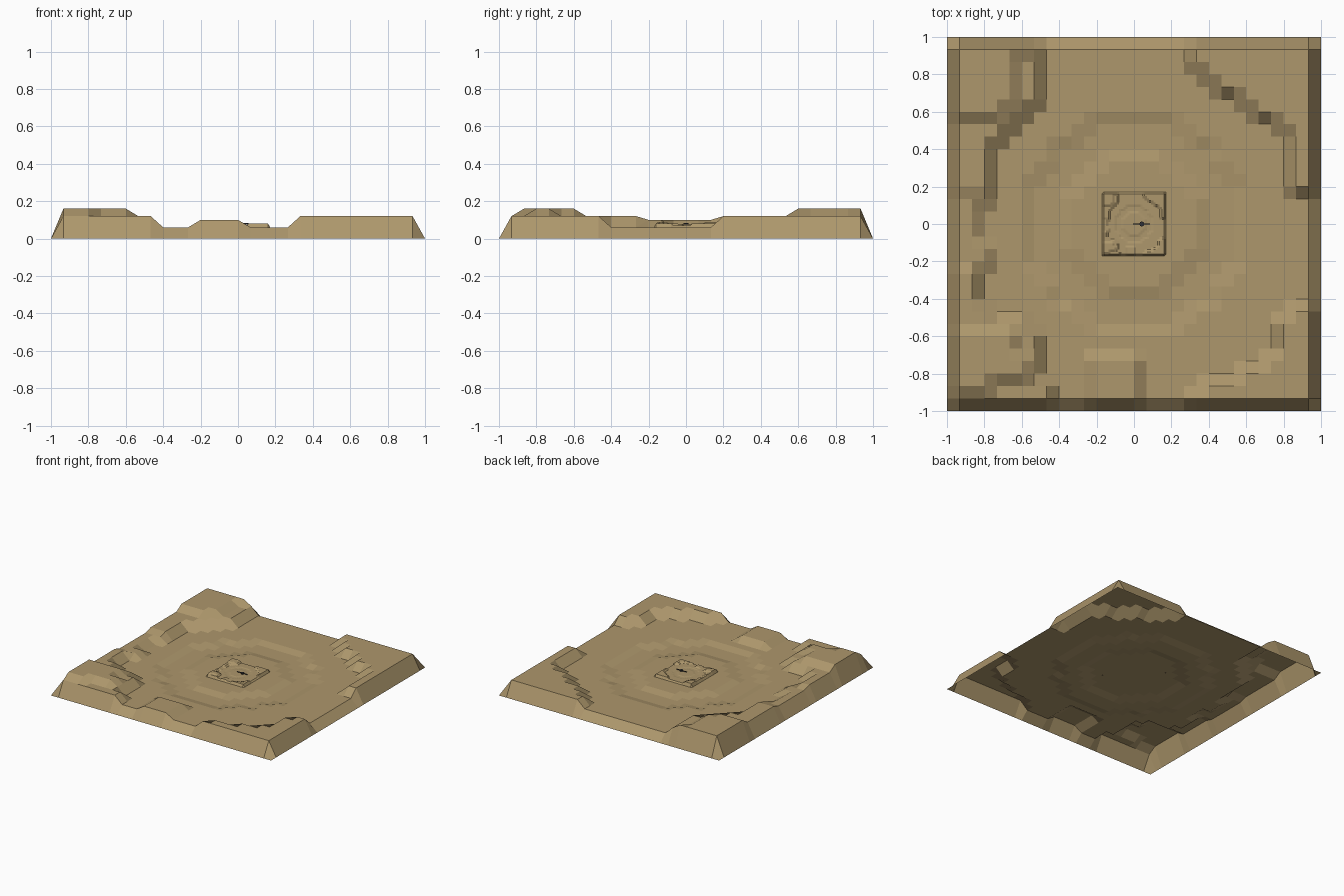
import bpy, bmesh, math

if "Cube" in bpy.data.objects:
    bpy.data.objects.remove(bpy.data.objects["Cube"])

N = 30            # grid cells per side
C = 2 / N         # cell size
FLOOR = 0.06


def mat(name, rgb):
    m = bpy.data.materials.new(name)
    m.diffuse_color = (*rgb, 1)
    m.use_nodes = True
    m.node_tree.nodes["Principled BSDF"].inputs["Base Color"].default_value = m.diffuse_color
    return m


sand = mat("sand", (0.42, 0.31, 0.15))
dark = mat("dark_metal", (0.03, 0.03, 0.035))

# Basin floor, with a shallow ring-shaped moat around the middle
h = {}
for i in range(N + 1):
    for j in range(N + 1):
        x, y = -1 + i * C, -1 + j * C
        r = math.hypot(x, y)
        h[i, j] = 0.045 if 0.36 < r < 0.57 else FLOOR


def raise_rows(first_row, step, limits, z, from_right=False):
    """Raise each row from the left (or right) border up to its limit column."""
    for k, lim in enumerate(limits):
        cols = range(lim, N) if from_right else range(1, lim + 1)
        for i in cols:
            h[i, first_row + k * step] = z


# Mounds on the west and south rims
raise_rows(12, 1, [3, 3, 2, 2, 2, 3], 0.10)
for i in range(12, 16):
    for j in range(1, 5):
        h[i, j] = 0.10

# Plateaus: north-east, south-east, north-west and south-west
raise_rows(29, -1, [20, 20, 21, 22, 24, 25, 27, 28, 28, 28, 28, 28], 0.12, True)
raise_rows(1, 1, [20, 21, 24, 26, 27, 27, 27, 28], 0.12, True)
raise_rows(29, -1, [7, 7, 7, 7, 7, 6, 5, 4, 3, 3, 3, 3], 0.12)
raise_rows(29, -1, [6, 5, 5, 5, 5, 4], 0.16)
raise_rows(1, 1, [8, 8, 7, 7, 7, 7, 6, 3, 2, 2, 2], 0.12)
raise_rows(2, 1, [3, 6, 6, 5, 5], 0.16)

# Outer skirt falls to the ground
for k in range(N + 1):
    for key in ((k, 0), (k, N), (0, k), (N, k)):
        h[key] = 0.0


def terrain(name, scale, z):
    bm = bmesh.new()
    v = {k: bm.verts.new(((-1 + k[0] * C) * scale, (-1 + k[1] * C) * scale, z + hz * scale))
         for k, hz in h.items()}
    for i in range(N):
        for j in range(N):
            bm.faces.new((v[i, j], v[i + 1, j], v[i + 1, j + 1], v[i, j + 1]))
    me = bpy.data.meshes.new(name)
    bm.to_mesh(me)
    bm.free()
    me.materials.append(sand)
    ob = bpy.data.objects.new(name, me)
    bpy.context.collection.objects.link(ob)
    return ob


# Large crater and its miniature copy on the centre floor
terrain("crater_ground", 1.0, 0.0)
terrain("miniature_ground", 0.172, FLOOR)

# Tiny flat machine resting on the miniature
bpy.ops.mesh.primitive_cylinder_add(vertices=8, radius=0.014, depth=0.008, location=(0.042, 0, 0.08))
hub = bpy.context.object
hub.name = "machine_hub"
hub.data.materials.append(dark)
bpy.ops.mesh.primitive_cube_add(size=1, location=(0.04, 0, 0.08))
bar = bpy.context.object
bar.name = "machine_bar"
bar.scale = (0.09, 0.006, 0.004)
bar.data.materials.append(dark)
